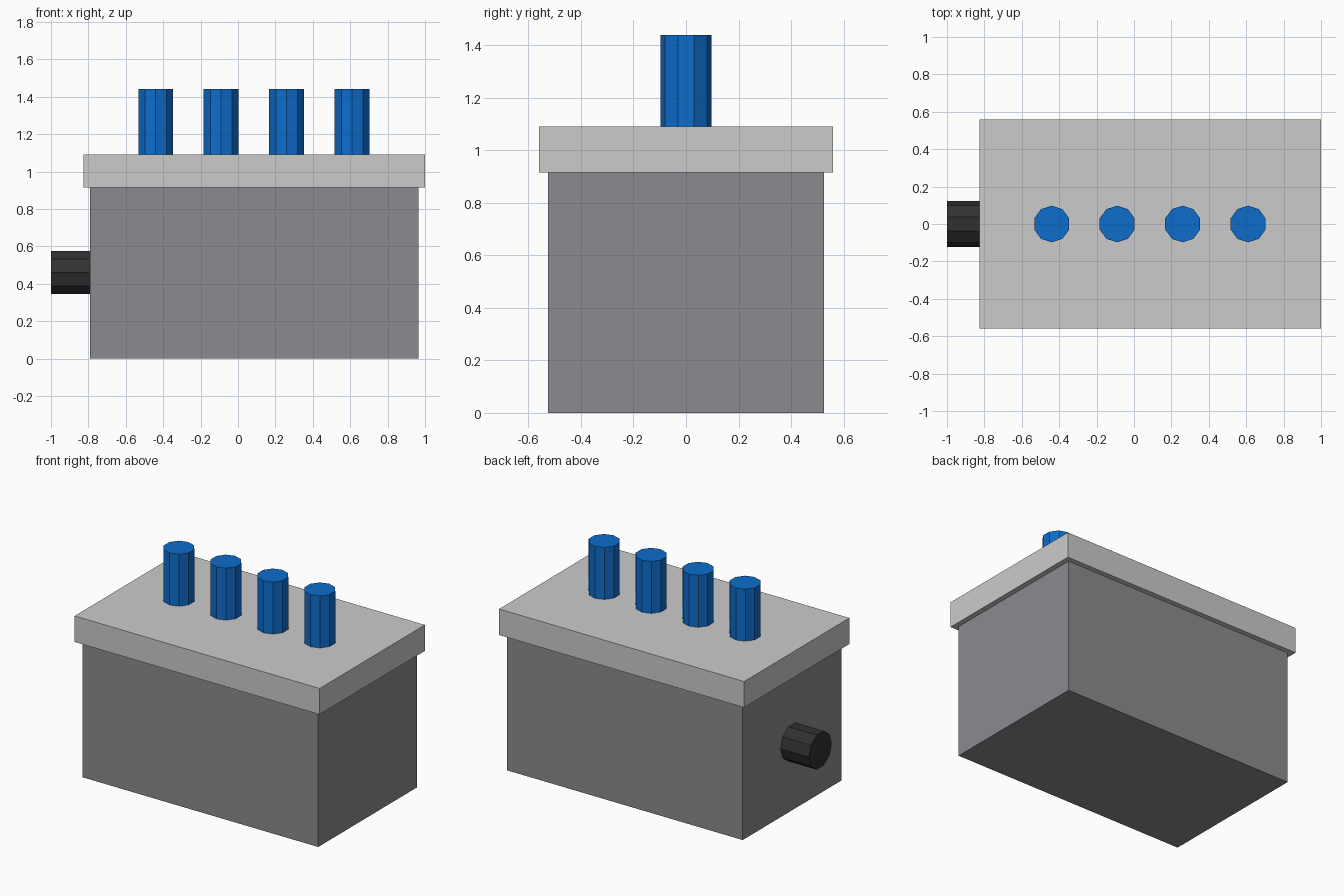
import bpy, bmesh
from math import radians
from mathutils import Matrix, Vector

if "Cube" in bpy.data.objects:
    bpy.data.objects.remove(bpy.data.objects["Cube"])


def material(name, rgb):
    m = bpy.data.materials.new(name)
    m.diffuse_color = (*rgb, 1)
    m.use_nodes = True
    m.node_tree.nodes["Principled BSDF"].inputs["Base Color"].default_value = m.diffuse_color
    return m


def finish(name, bm, mat):
    mesh = bpy.data.meshes.new(name)
    bm.to_mesh(mesh)
    bm.free()
    mesh.materials.append(mat)
    ob = bpy.data.objects.new(name, mesh)
    bpy.context.collection.objects.link(ob)
    return ob


def box(name, lo, hi, mat):
    lo, hi = Vector(lo), Vector(hi)
    bm = bmesh.new()
    bmesh.ops.create_cube(bm, size=1, matrix=Matrix.Diagonal((*(hi - lo), 1)))
    ob = finish(name, bm, mat)
    ob.location = (lo + hi) / 2
    return ob


def rod(name, center, radius, length, mat, tilt=0):
    # ten-sided rod with corners on the y axis
    bm = bmesh.new()
    bmesh.ops.create_cone(bm, cap_ends=True, segments=10,
                          radius1=radius, radius2=radius, depth=length)
    ob = finish(name, bm, mat)
    ob.location = center
    ob.rotation_euler.y = tilt
    return ob


grey = material("dark_grey", (0.26, 0.255, 0.275))
pale = material("pale_grey", (0.64, 0.635, 0.61))
blue = material("blue", (0.004, 0.15, 0.6))
black = material("black", (0.03, 0.03, 0.03))

# Housing and overhanging lid
box("body", (-0.79, -0.525, 0), (0.965, 0.525, 0.915), grey)
box("lid", (-0.825, -0.56, 0.915), (1.0, 0.56, 1.09), pale)

# Row of pegs on the lid
for i in range(4):
    rod(f"peg_{i + 1}", (-0.44 + 0.35 * i, 0, 1.265), 0.098, 0.35, blue)

# Connector on the left end
rod("side_connector", (-0.895, 0, 0.46), 0.122, 0.21, black, radians(90))
